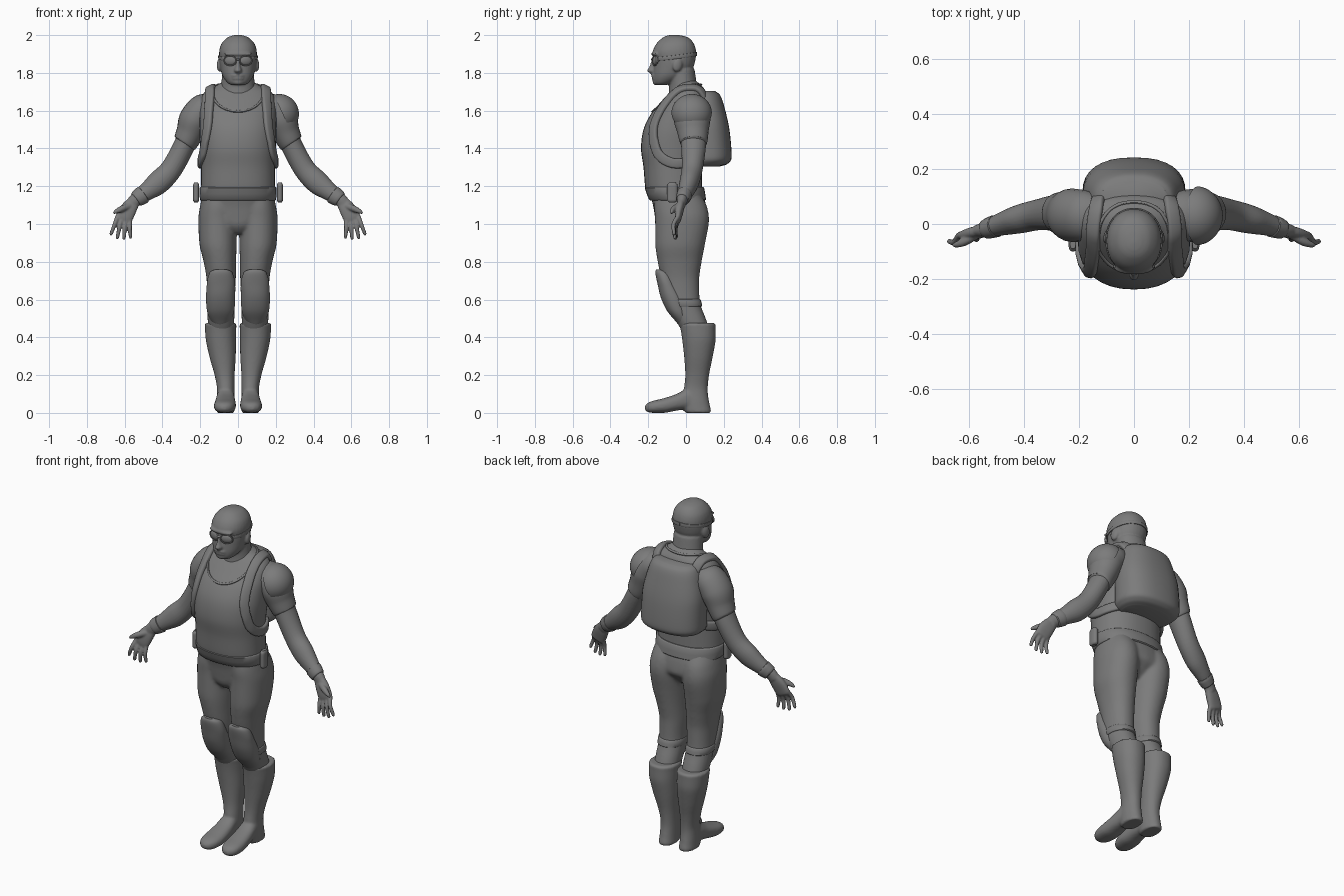
import bpy, bmesh, math
from mathutils import Vector, Matrix
from mathutils.bvhtree import BVHTree

X, Y, Z = Vector((1, 0, 0)), Vector((0, 1, 0)), Vector((0, 0, 1))
grey = bpy.data.materials.new("dark_grey")
grey.diffuse_color = (.2, .2, .2, 1)

def interp(rows, n):
    # monotone smooth interpolation between parameter rows (no overshoot)
    def slope(k, j):
        if k == 0 or k == len(rows) - 1:
            a = 0 if k == 0 else k - 1
            return rows[a + 1][j] - rows[a][j]
        d0, d1 = rows[k][j] - rows[k - 1][j], rows[k + 1][j] - rows[k][j]
        if d0 * d1 <= 0:
            return 0
        return math.copysign(min(2 * abs(d0), 2 * abs(d1), abs(d0 + d1) / 2), d0)
    out = []
    for k in range(len(rows) - 1):
        for i in range(n):
            t = i / n
            t2, t3 = t * t, t * t * t
            out.append([(2*t3 - 3*t2 + 1) * rows[k][j] + (t3 - 2*t2 + t) * slope(k, j)
                        + (3*t2 - 2*t3) * rows[k+1][j] + (t3 - t2) * slope(k + 1, j)
                        for j in range(len(rows[0]))])
    return out + [list(rows[-1])]

def finish(name, bm, mirror):
    bmesh.ops.recalc_face_normals(bm, faces=bm.faces)
    me = bpy.data.meshes.new(name)
    bm.to_mesh(me)
    bm.free()
    ob = bpy.data.objects.new(name, me)
    bpy.context.collection.objects.link(ob)
    if mirror:
        ob.modifiers.new("mirror", 'MIRROR').use_mirror_merge = False
    return ob

def fuse(obs, voxel, smooth):
    # melt overlapping parts into one smooth skin
    bpy.ops.object.select_all(action='DESELECT')
    for o in obs:
        o.select_set(True)
    bpy.context.view_layer.objects.active = obs[0]
    bpy.ops.object.convert(target='MESH')
    bpy.ops.object.join()
    m = obs[0].modifiers.new("skin", 'REMESH')
    m.mode, m.voxel_size, m.use_smooth_shade = 'VOXEL', voxel, True
    s = obs[0].modifiers.new("soften", 'SMOOTH')
    s.factor, s.iterations = .5, smooth

def loft(name, rings, mirror=False, p=2.0, seg=32, closed=False):
    # rings: (centre, half-axis u, half-axis v), superellipse exponent p
    bm = bmesh.new()
    loops = []
    for c, u, v in rings:
        loops.append([])
        for i in range(seg):
            a = 2 * math.pi * i / seg
            s = [math.copysign(abs(q) ** (2 / p), q) for q in (math.cos(a), math.sin(a))]
            loops[-1].append(bm.verts.new(c + u * s[0] + v * s[1]))
    for a, b in list(zip(loops, loops[1:])) + ([(loops[-1], loops[0])] if closed else []):
        for i in range(seg):
            j = (i + 1) % seg
            bm.faces.new((a[i], a[j], b[j], b[i]))
    if not closed:
        bm.faces.new(loops[0])
        bm.faces.new(loops[-1])
    return finish(name, bm, mirror)

def stack(name, rows, mirror=False, p=2.0, n=6):
    # rows: z, centre x, half width, front y, back y
    return loft(name, [(Vector((cx, (f + b) / 2, z)), X * w, Y * ((b - f) / 2))
                       for z, cx, w, f, b in interp(rows, n)], mirror, p)

def sweep(name, rows, mirror=True, p=2.0, n=6, seg=24):
    # rows: x, y, z, radius along y, radius across
    r = interp(rows, n)
    c = [Vector(q[:3]) for q in r]
    rings = []
    for i, q in enumerate(r):
        t = (c[min(i + 1, len(c) - 1)] - c[max(i - 1, 0)]).normalized()
        u = (Y - t * Y.dot(t)).normalized()
        rings.append((c[i], u * q[3], t.cross(u) * q[4]))
    return loft(name, rings, mirror, p, seg)

def band(name, pts, base, w, t, mirror=False, closed=False, n=6):
    # strap that hugs the surface of another part
    me = base.data
    tree = BVHTree.FromPolygons([v.co for v in me.vertices], [f.vertices[:] for f in me.polygons])
    hits = [tree.find_nearest(Vector(q))[:2] for q in (pts if closed else interp(pts, n))]
    m, rings = len(hits), []
    for i, (loc, nor) in enumerate(hits):
        a = hits[i - 1 if closed else max(i - 1, 0)][0]
        b = hits[(i + 1) % m if closed else min(i + 1, m - 1)][0]
        rings.append((loc + nor * t * 0.3, nor.cross(b - a).normalized() * w, nor * t))
    return loft(name, rings, mirror, 3.5, 16, closed)

def blob(name, loc, size, rot=(0, 0, 0), mirror=False, cut=None):
    bm = bmesh.new()
    bmesh.ops.create_uvsphere(bm, u_segments=32, v_segments=20, radius=1)
    if cut is not None:
        bmesh.ops.bisect_plane(bm, geom=bm.verts[:] + bm.edges[:] + bm.faces[:],
                               plane_co=(0, 0, cut), plane_no=(0, 0, -1), clear_outer=True)
    r = Matrix.Identity(3)
    for ax, ang in zip("XYZ", rot):
        r = Matrix.Rotation(math.radians(ang), 3, ax) @ r
    bm.transform(Matrix.Translation(loc) @ r.to_4x4() @ Matrix.Diagonal((*size, 1)))
    return finish(name, bm, mirror)

# vest, belt and pouches
torso = stack("vest", [(1.165, 0, .188, -.2, .08), (1.19, 0, .197, -.215, .085),
    (1.3, 0, .196, -.225, .085), (1.4, 0, .2, -.238, .095), (1.5, 0, .205, -.225, .115),
    (1.58, 0, .205, -.187, .125), (1.65, 0, .2, -.13, .12), (1.7, 0, .175, -.085, .105),
    (1.73, 0, .12, -.06, .085), (1.76, 0, .07, -.05, .05)], p=2.25)
stack("belt", [(1.125, 0, .196, -.19, .1), (1.13, 0, .202, -.196, .106), (1.19, 0, .204, -.218, .096),
    (1.197, 0, .198, -.21, .09)], p=2.25, n=2)
stack("belt_pouch", [(1.115, .222, .01, -.09, -.055), (1.13, .222, .016, -.1, -.045),
    (1.2, .222, .016, -.1, -.045), (1.22, .222, .01, -.09, -.055)], True, 2.5)
ring = [(.122 * math.cos(a), -.065 + .125 * math.sin(a), 1.66 + .055 * math.sin(a))
        for a in [2 * math.pi * i / 60 for i in range(60)]]
band("vest_collar", ring, torso, .006, .005, closed=True)

# backpack and its straps
stack("backpack", [(1.305, 0, .14, 0, .18), (1.32, 0, .17, -.02, .222), (1.36, 0, .188, -.02, .242),
    (1.5, 0, .186, -.02, .23), (1.62, 0, .165, -.02, .203), (1.68, 0, .145, -.01, .182),
    (1.703, 0, .12, .03, .155)], p=2.4)
band("backpack_strap", [(.13, .13, 1.66), (.148, .05, 1.74), (.152, -.05, 1.71), (.155, -.12, 1.63),
    (.16, -.17, 1.5), (.18, -.15, 1.38), (.2, -.05, 1.32), (.15, .09, 1.34)], torso, .026, .014, True)

# head and face
head = stack("head", [(1.735, 0, .035, -.158, -.11), (1.75, 0, .058, -.17, -.06), (1.785, 0, .082, -.174, .0),
    (1.83, 0, .094, -.172, .038), (1.87, 0, .099, -.17, .05), (1.905, 0, .1, -.177, .054),
    (1.95, 0, .09, -.16, .044), (1.983, 0, .062, -.128, .018), (1.997, 0, .032, -.1, -.02),
    (2.002, 0, .006, -.072, -.06)], p=2.15)
band("goggle_strap", [(.07, -.15, 1.873), (.1, -.06, 1.883), (.07, .03, 1.895), (0, .06, 1.9)],
     head, .01, .004, True)
face = [head, stack("neck", [(1.64, 0, .11, -.1, .09), (1.72, 0, .09, -.09, .062), (1.82, 0, .084, -.095, .045)]),
    stack("nose", [(1.875, 0, .01, -.182, -.14), (1.835, 0, .014, -.193, -.14), (1.812, 0, .021, -.206, -.14),
                   (1.796, 0, .013, -.188, -.14)]),
    blob("lip", (0, -.168, 1.786), (.034, .016, .009)), blob("lip", (0, -.167, 1.771), (.031, .015, .009)),
    blob("chin", (0, -.155, 1.752), (.032, .022, .018)), blob("brow", (0, -.16, 1.9), (.075, .024, .013)),
    blob("ear", (.097, -.045, 1.842), (.014, .026, .037), (-12, 0, 15), True)]
fuse(face, .006, 3)
blob("goggle_lens", (.041, -.162, 1.865), (.034, .013, .025), (0, 0, 18), True)
blob("goggle_bridge", (0, -.178, 1.872), (.014, .008, .006))
bpy.ops.mesh.primitive_torus_add(major_radius=.034, minor_radius=.004, major_segments=32, minor_segments=8,
                                 location=(.041, -.166, 1.865), rotation=(math.pi / 2, 0, math.radians(18)))
rim = bpy.context.object
rim.name, rim.scale = "goggle_rim", (1, .76, 1.2)
bpy.ops.object.transform_apply(location=True, rotation=True, scale=True)
rim.modifiers.new("mirror", 'MIRROR').use_mirror_merge = False

# arms: short sleeve, bare arm, wristband, single shoulder pad
sweep("sleeve", [(.13, .03, 1.635, .075, .06), (.185, .03, 1.605, .094, .083), (.226, .032, 1.555, .097, .085),
    (.253, .037, 1.487, .083, .074), (.28, .041, 1.43, .071, .064), (.285, .041, 1.423, .06, .055)])
arm = sweep("arm", [(.25, .037, 1.5, .07, .062), (.285, .04, 1.415, .066, .057), (.35, .033, 1.295, .056, .058),
    (.415, .018, 1.225, .052, .062), (.48, .0, 1.173, .042, .049), (.54, -.02, 1.13, .029, .036),
    (.565, -.026, 1.1, .023, .034)])
sweep("wristband", [(.5, -.007, 1.158, .034, .04), (.504, -.008, 1.155, .041, .049),
    (.538, -.019, 1.131, .035, .042), (.542, -.02, 1.128, .028, .035)], n=3)
blob("shoulder_pad", (.222, .03, 1.585), (.104, .108, .1), (0, 65, 0), cut=.12)

# hands, fused to the arms
hand = [arm, sweep("palm", [(.545, -.022, 1.125, .02, .03), (.575, -.032, 1.085, .022, .042),
    (.598, -.04, 1.045, .019, .046), (.61, -.043, 1.018, .014, .041), (.613, -.044, 1.01, .006, .03)], p=2.4)]
for i, (a, b, e, f) in enumerate([(.573, 1.02, .572, .923), (.595, 1.022, .607, .916),
                                  (.617, 1.03, .642, .92), (.636, 1.042, .675, .94)]):
    ym = -.055 - .004 * i
    hand.append(sweep("finger", [(a, -.042, b, .012, .013), ((a + e) / 2, ym, (b + f) / 2, .011, .011),
        (e - .003, ym + .004, f + .008, .009, .009), (e, ym + .005, f, .004, .004)], seg=12))
hand.append(sweep("thumb", [(.575, -.04, 1.095, .016, .018), (.612, -.062, 1.082, .016, .017),
    (.645, -.075, 1.066, .011, .012), (.66, -.078, 1.056, .005, .005)], seg=12))
fuse(hand, .005, 2)

# trousers: pelvis and legs fused, then knee pads
pelvis = stack("trousers", [(1.19, 0, .185, -.2, .08), (1.1, 0, .197, -.175, .106), (1.04, 0, .19, -.165, .113),
    (.99, 0, .12, -.155, .08), (.95, 0, .04, -.125, .04)], p=2.2)
leg = stack("leg", [(1.17, .095, .09, -.16, .07), (1.09, .104, .098, -.168, .112), (1.02, .108, .102, -.164, .122),
    (.9, .106, .099, -.163, .102), (.8, .096, .086, -.15, .083), (.7, .089, .077, -.13, .07),
    (.6, .09, .072, -.11, .072), (.5, .09, .071, -.06, .105), (.43, .09, .068, -.02, .13)], True, 2.15)
fuse([pelvis, leg], .008, 12)
stack("knee_pad", [(.76, .09, .03, -.158, -.12), (.742, .09, .06, -.162, -.08), (.68, .09, .075, -.15, -.05),
    (.61, .092, .077, -.133, -.01), (.54, .092, .072, -.1, .01), (.485, .092, .05, -.055, .02),
    (.462, .092, .025, -.036, .01)], True, 2.15)
stack("knee_strap", [(.562, .091, .071, -.09, .081), (.566, .091, .075, -.095, .086),
    (.598, .091, .075, -.11, .078), (.602, .091, .071, -.106, .073)], True, 2.15, 2)

# boots: shaft with heel fused to a foot lofted from heel to toe
boot = stack("boot", [(.477, .092, .074, -.022, .145), (.468, .092, .084, -.034, .157), (.45, .092, .083, -.03, .157),
    (.4, .091, .081, -.022, .158), (.3, .082, .07, -.01, .142), (.2, .071, .053, -.004, .122),
    (.12, .065, .046, -.012, .115), (.05, .066, .047, -.02, .124), (.01, .066, .047, -.01, .133),
    (0, .066, .044, 0, .13)], True, 2.15)
foot = [(.09, .066, .04, .01, .1), (.03, .066, .045, .01, .135), (0, .066, .048, .018, .127),
        (-.05, .067, .053, .012, .1), (-.12, .069, .058, .0, .077), (-.17, .071, .053, .0, .065),
        (-.2, .072, .038, .004, .054), (-.217, .072, .015, .014, .038)]
fuse([boot, loft("foot", [(Vector((cx, y, (a + b) / 2)), X * w, Z * ((b - a) / 2))
                          for y, cx, w, a, b in interp(foot, 6)], True, 2.4)], .007, 4)

# dark grey, smooth shading with crisp rims
for ob in bpy.context.collection.objects:
    ob.data.materials.clear()
    ob.data.materials.append(grey)
    ob.select_set(True)
bpy.ops.object.shade_smooth_by_angle(angle=math.radians(40))
